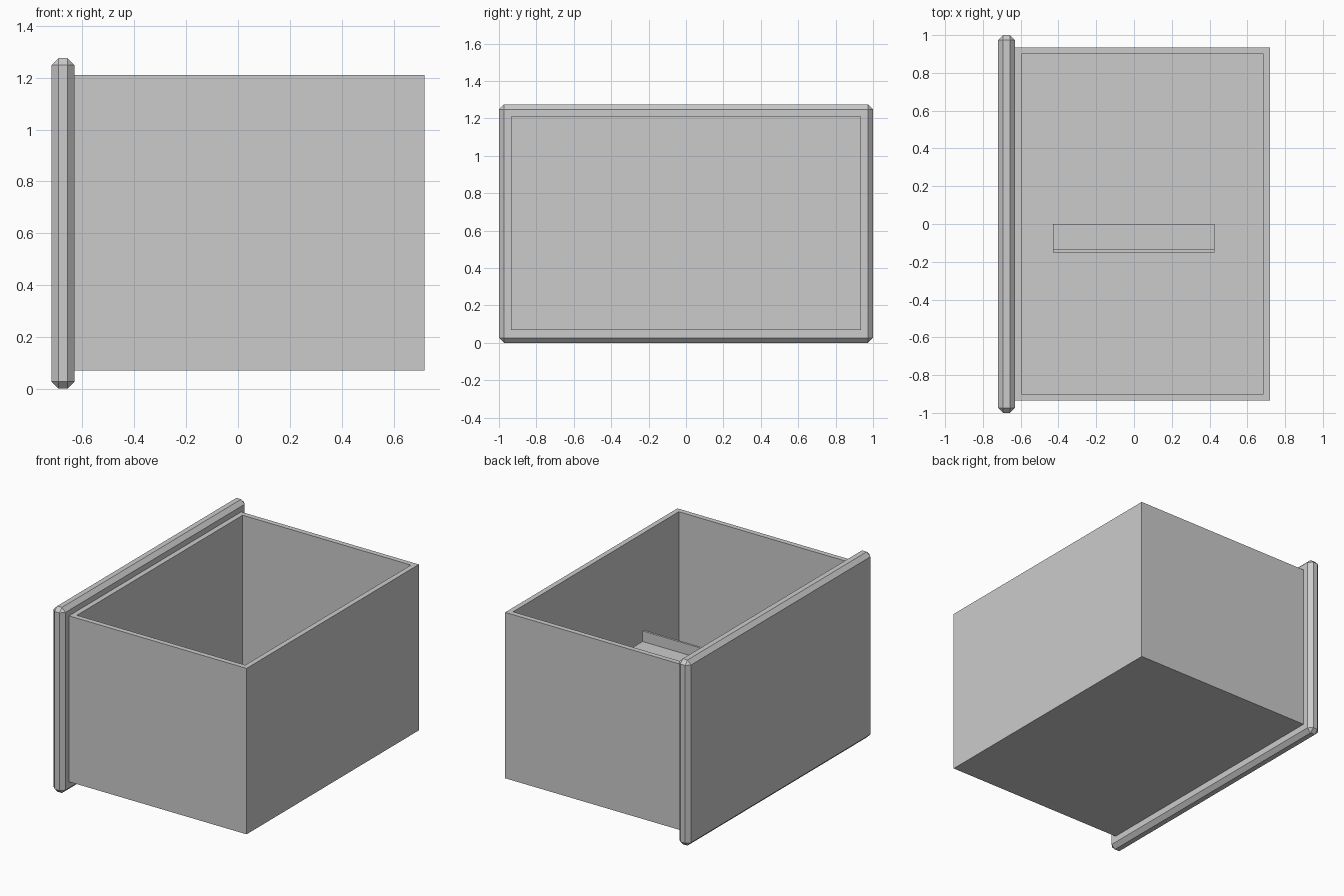
import bpy, bmesh
from mathutils import Vector

cube = bpy.data.objects.get("Cube")
if cube:
    bpy.data.objects.remove(cube, do_unlink=True)

grey = bpy.data.materials.new("light_grey")
grey.use_nodes = True
colour = (0.6, 0.6, 0.6, 1)
grey.diffuse_color = colour
grey.node_tree.nodes["Principled BSDF"].inputs["Base Color"].default_value = colour


def box_mesh(low, high):
    """Box between two opposite corners."""
    low, high = Vector(low), Vector(high)
    bm = bmesh.new()
    bmesh.ops.create_cube(bm, size=1)
    bmesh.ops.scale(bm, vec=high - low, verts=bm.verts)
    bmesh.ops.translate(bm, vec=(low + high) / 2, verts=bm.verts)
    return bm


def finish(name, bm):
    bmesh.ops.recalc_face_normals(bm, faces=bm.faces)
    mesh = bpy.data.meshes.new(name)
    bm.to_mesh(mesh)
    bm.free()
    mesh.materials.append(grey)
    obj = bpy.data.objects.new(name, mesh)
    bpy.context.collection.objects.link(obj)
    return obj


# Front panel with chamfered edges
bm = box_mesh((-0.72, -1, 0), (-0.63, 1, 1.275))
bmesh.ops.bevel(bm, geom=bm.edges[:], offset=0.027, segments=1, affect='EDGES')
finish("drawer_panel", bm)

# Open box: inset the top face and sink it to the floor
bm = box_mesh((-0.63, -0.935, 0.07), (0.72, 0.935, 1.21))
top = max(bm.faces, key=lambda f: f.calc_center_median().z)
bmesh.ops.inset_region(bm, faces=[top], thickness=0.05)
sunk = bmesh.ops.extrude_discrete_faces(bm, faces=[top])["faces"][0]
bmesh.ops.translate(bm, vec=(0, 0, -1.09), verts=sunk.verts)
finish("drawer_box", bm)

# Handle: L-shaped strip, extruded along x
profile = [(0, 0.665), (-0.15, 0.665), (-0.15, 0.753),
           (-0.135, 0.753), (-0.135, 0.68), (0, 0.68)]
bm = bmesh.new()
end = bm.faces.new([bm.verts.new((-0.43, y, z)) for y, z in profile])
grown = bmesh.ops.extrude_face_region(bm, geom=[end])["geom"]
bmesh.ops.translate(bm, vec=(0.855, 0, 0),
                    verts=[g for g in grown if isinstance(g, bmesh.types.BMVert)])
finish("handle", bm)
